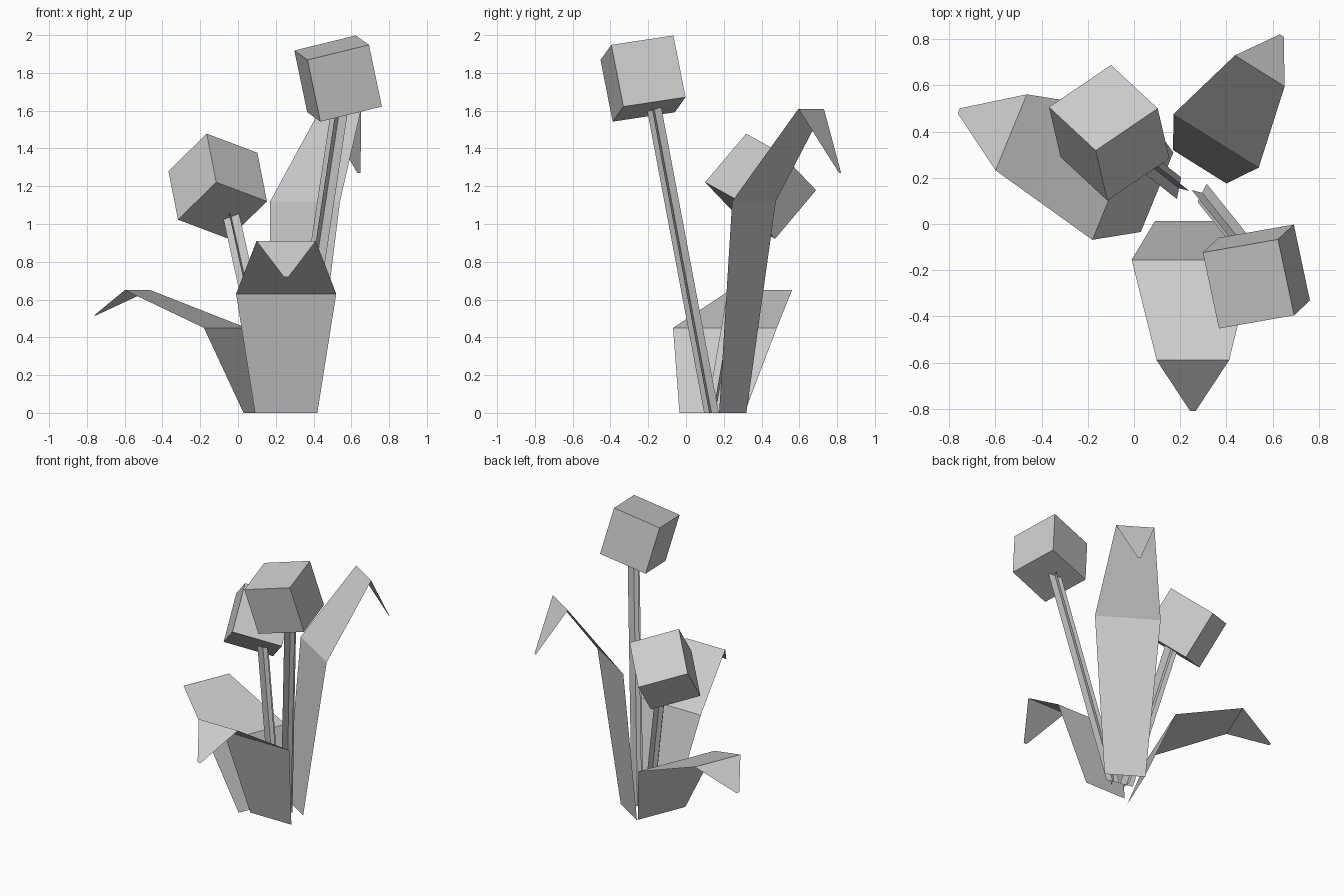
import bpy
from mathutils import Vector, Matrix

if "Cube" in bpy.data.objects:
    bpy.data.objects.remove(bpy.data.objects["Cube"])


def make(name, verts, faces):
    mesh = bpy.data.meshes.new(name)
    mesh.from_pydata([tuple(v) for v in verts], [], faces)
    mesh.update()
    ob = bpy.data.objects.new(name, mesh)
    bpy.context.collection.objects.link(ob)
    return ob


def leaf(name, base, heading, rows):
    """Folded sheet: each row is (distance outward, half width, height)."""
    out = Vector((*heading, 0)).normalized()
    side = Vector((-out.y, out.x, 0))
    verts = []
    for dist, half, z in rows:
        mid = Vector((*base, z)) + out * dist
        verts += [mid - side * half, mid + side * half]
    faces = [(i, i + 1, i + 3, i + 2) for i in range(0, 2 * len(rows) - 2, 2)]
    return make(name, verts, faces)


def stem(name, bottom, top, arms):
    """Two crossed flat strips."""
    verts, faces = [], []
    for arm in arms:
        a = Vector((*arm, 0))
        n = len(verts)
        verts += [Vector(bottom) - a, Vector(bottom) + a,
                  Vector(top) + a, Vector(top) - a]
        faces.append((n, n + 1, n + 2, n + 3))
    return make(name, verts, faces)


def bloom(name, centre, x_dir, y_dir, size=0.34):
    """Tilted cube flower head."""
    x = Vector(x_dir).normalized()
    z = x.cross(Vector(y_dir)).normalized()
    y = z.cross(x)
    bpy.ops.mesh.primitive_cube_add(size=size)
    ob = bpy.context.object
    ob.name = name
    rot = Matrix((x, y, z)).transposed().to_4x4()
    ob.matrix_world = Matrix.Translation(centre) @ rot
    return ob


# Leaves
leaf("front_leaf", (0.255, 0.012), (0, -1),
     [(0, 0.165, 0), (0.167, 0.265, 0.63), (0.602, 0.157, 0.91), (0.822, 0.012, 0.72)])
leaf("left_leaf", (0.10, 0.1375), (-0.926, 0.38),
     [(0, 0.186, 0), (0.181, 0.297, 0.45), (0.683, 0.178, 0.65), (0.928, 0.012, 0.515)])
leaf("back_leaf", (0.285, 0.2475), (0.53, 0.848),
     [(0, 0.136, 0), (0.1325, 0.218, 1.12), (0.49, 0.127, 1.61), (0.67, 0.010, 1.27)])

# Stems
stem("tall_stem", (0.295, 0.135, 0), (0.54, -0.17, 1.62),
     [(-0.045, 0.012), (0.02, 0.039)])
stem("short_stem", (0.195, 0.155, 0), (-0.04, 0.34, 1.06),
     [(0.045, -0.012), (0.009, 0.047)])

# Flower heads
bloom("tall_flower", (0.53, -0.2275, 1.77), (0.07, -0.33, -0.05), (-0.325, -0.06, -0.08))
bloom("short_flower", (-0.1075, 0.395, 1.20), (0.05, -0.215, -0.255), (0.27, 0.185, -0.10))
